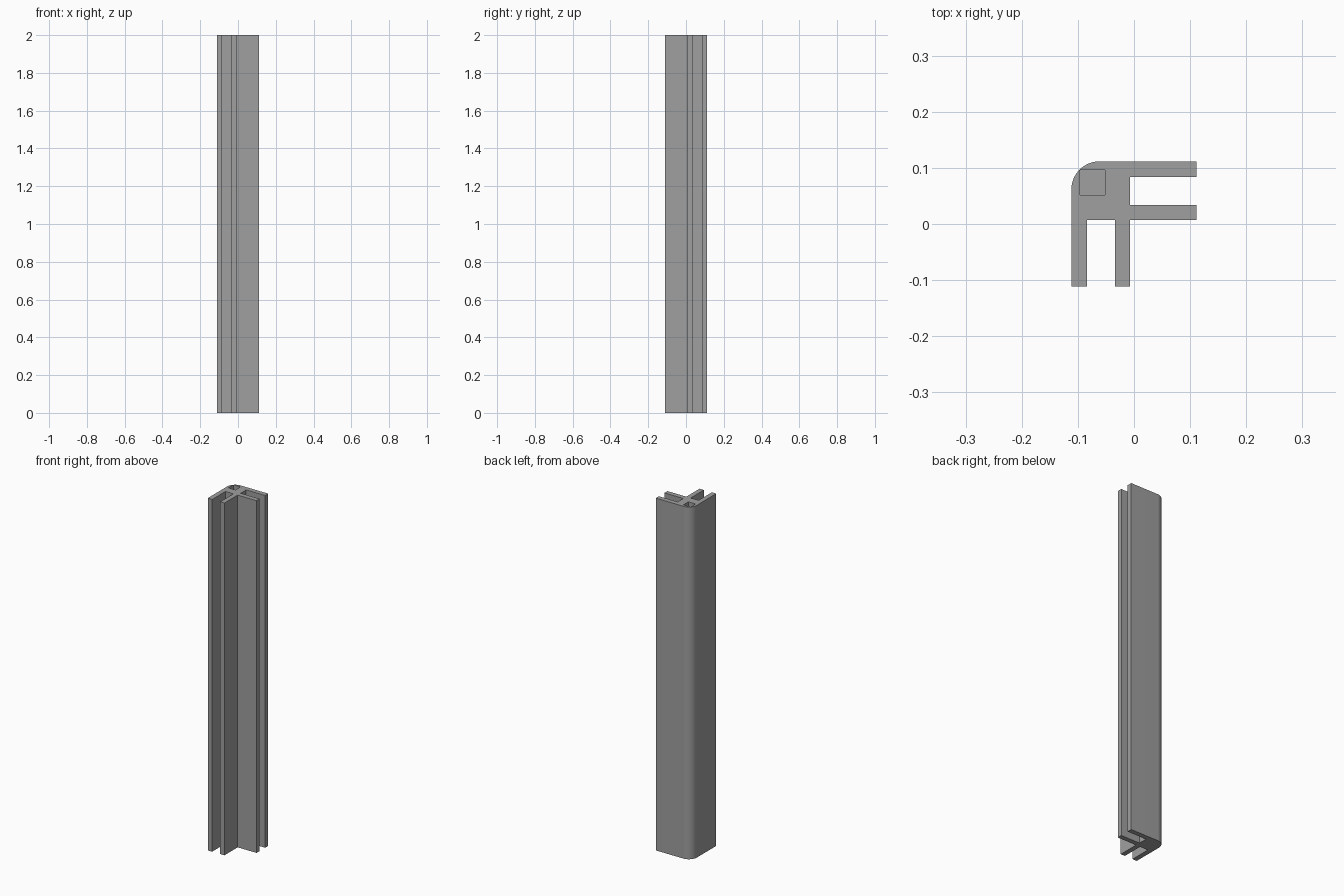
import bpy, bmesh, math

cube = bpy.data.objects.get("Cube")
if cube:
    bpy.data.objects.remove(cube, do_unlink=True)

HEIGHT = 2.0
HALF = 0.1116      # half width of the square section
RADIUS = 0.05      # rounded outer corner
POCKET_DEPTH = 0.2

grey = bpy.data.materials.new("plain_grey")
grey.use_nodes = True
grey.diffuse_color = (0.35, 0.35, 0.35, 1)
grey.node_tree.nodes["Principled BSDF"].inputs["Base Color"].default_value = grey.diffuse_color


def extrude_profile(name, points, bottom, top):
    """Solid prism from a flat outline."""
    bm = bmesh.new()
    face = bm.faces.new([bm.verts.new((x, y, bottom)) for x, y in points])
    geom = bmesh.ops.extrude_face_region(bm, geom=[face])["geom"]
    verts = [g for g in geom if isinstance(g, bmesh.types.BMVert)]
    bmesh.ops.translate(bm, verts=verts, vec=(0, 0, top - bottom))
    bmesh.ops.recalc_face_normals(bm, faces=bm.faces)
    mesh = bpy.data.meshes.new(name)
    bm.to_mesh(mesh)
    bm.free()
    mesh.materials.append(grey)
    obj = bpy.data.objects.new(name, mesh)
    bpy.context.collection.objects.link(obj)
    return obj


# Front pair of flanges, from the inner corner to the outer wall
flanges = [(-0.007, 0.007), (-0.007, -HALF), (-0.034, -HALF), (-0.034, 0.007),
           (-0.084, 0.007), (-0.084, -HALF), (-HALF, -HALF)]

# Rounded outer corner
centre = HALF - RADIUS
steps = 16
arc = []
for i in range(steps + 1):
    a = math.pi - math.pi / 2 * i / steps
    arc.append((-centre + RADIUS * math.cos(a), centre + RADIUS * math.sin(a)))

# Side pair of flanges mirrors the front pair across the diagonal
mirrored = [(-y, -x) for x, y in reversed(flanges[1:])]
post = extrude_profile("corner_post", flanges + arc + mirrored, 0, HEIGHT)

# Square blind pocket in the top end
near, far = 0.0518, 0.0964
square = [(-far, near), (-near, near), (-near, far), (-far, far)]
cutter = extrude_profile("pocket_cutter", square, HEIGHT - POCKET_DEPTH, HEIGHT + 0.1)
cutter.hide_render = True

cut = post.modifiers.new("pocket", "BOOLEAN")
cut.operation = "DIFFERENCE"
cut.solver = "EXACT"
cut.object = cutter

bpy.ops.object.select_all(action="DESELECT")
post.select_set(True)
bpy.context.view_layer.objects.active = post
bpy.ops.object.modifier_apply(modifier=cut.name)
bpy.data.objects.remove(cutter, do_unlink=True)

# Smooth corner, sharp edges elsewhere
bpy.ops.object.shade_smooth_by_angle(angle=math.radians(30))
